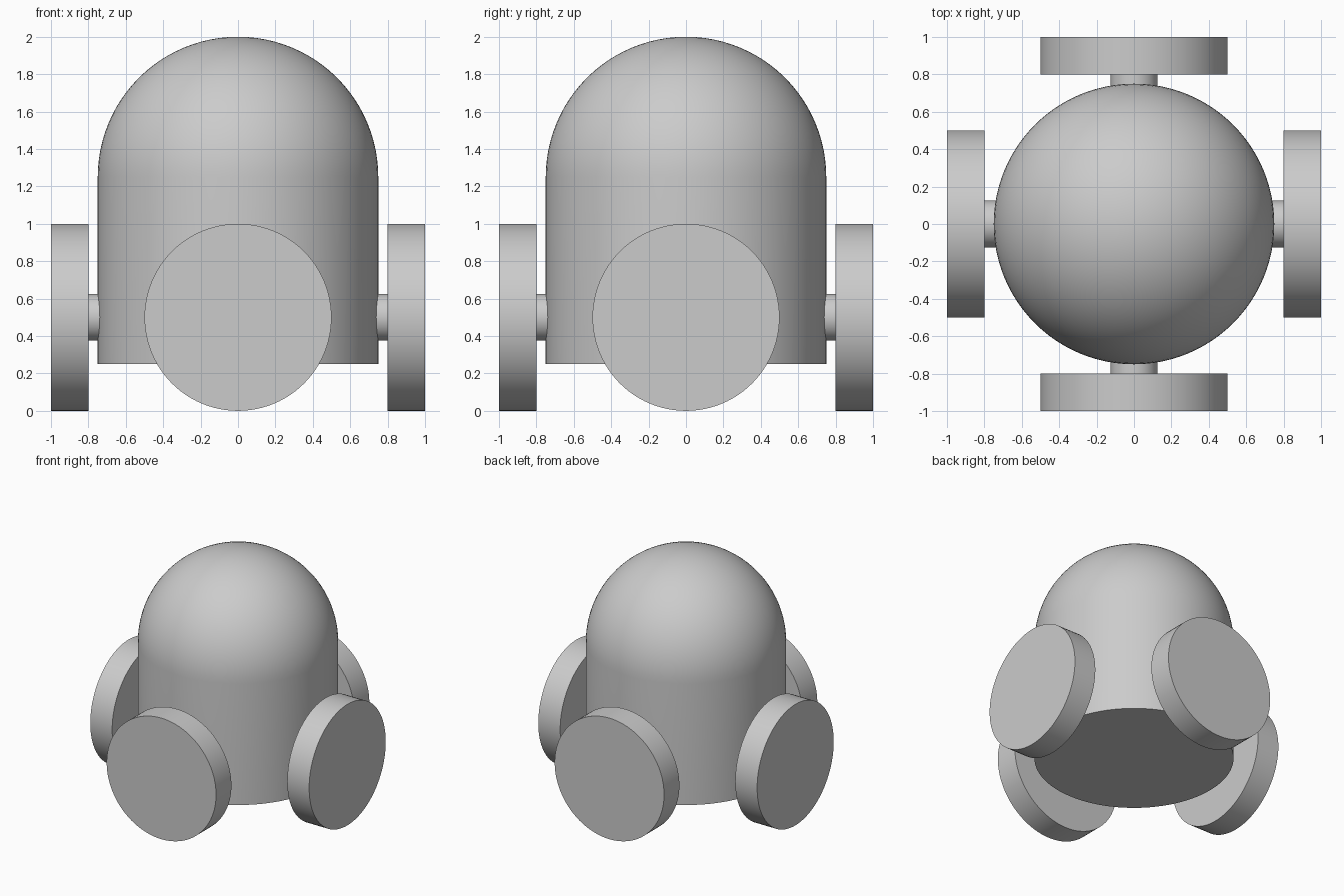
import bpy, bmesh
from math import sin, cos, pi, radians
from mathutils import Matrix, Vector

cube = bpy.data.objects.get("Cube")
if cube:
    bpy.data.objects.remove(cube, do_unlink=True)

grey = bpy.data.materials.new("plain grey")
grey.use_nodes = True
colour = (0.6, 0.6, 0.6, 1)
grey.diffuse_color = colour
grey.node_tree.nodes["Principled BSDF"].inputs["Base Color"].default_value = colour


def add_object(name, bm):
    mesh = bpy.data.meshes.new(name)
    bmesh.ops.recalc_face_normals(bm, faces=bm.faces)
    bm.to_mesh(mesh)
    bm.free()
    mesh.materials.append(grey)
    obj = bpy.data.objects.new(name, mesh)
    bpy.context.collection.objects.link(obj)
    bpy.ops.object.select_all(action="DESELECT")
    obj.select_set(True)
    bpy.context.view_layer.objects.active = obj
    bpy.ops.object.shade_smooth_by_angle(angle=radians(40))
    return obj


def add_disc(name, radius, inner, outer, angle, segments):
    """Cylinder lying along the radial direction at the given angle."""
    bm = bmesh.new()
    place = (Matrix.Rotation(angle, 4, "Z")
             @ Matrix.Translation(((inner + outer) / 2, 0, 0.5))
             @ Matrix.Rotation(pi / 2, 4, "Y"))
    bmesh.ops.create_cone(bm, cap_ends=True, segments=segments, radius1=radius,
                          radius2=radius, depth=outer - inner, matrix=place)
    return add_object(name, bm)


# Domed body: half outline turned about the vertical axis
R, BASE, SHOULDER, STEPS = 0.75, 0.25, 1.25, 24
bm = bmesh.new()
outline = [Vector((0, 0, BASE)), Vector((R, 0, BASE))]
for i in range(STEPS):
    a = pi / 2 * i / STEPS
    outline.append(Vector((R * cos(a), 0, SHOULDER + R * sin(a))))
outline.append(Vector((0, 0, SHOULDER + R)))
verts = [bm.verts.new(p) for p in outline]
edges = [bm.edges.new(pair) for pair in zip(verts, verts[1:])]
bmesh.ops.spin(bm, geom=verts + edges, cent=(0, 0, 0), axis=(0, 0, 1),
               angle=2 * pi, steps=96)
bmesh.ops.remove_doubles(bm, verts=bm.verts, dist=0.0001)
add_object("domed_body", bm)

# Four wheels on short axles
for i, side in enumerate(("left", "back", "right", "front")):
    turn = i * pi / 2
    add_disc(side + "_axle", 0.125, 0.7, 0.82, turn, 48)
    add_disc(side + "_wheel", 0.5, 0.8, 1.0, turn, 96)
